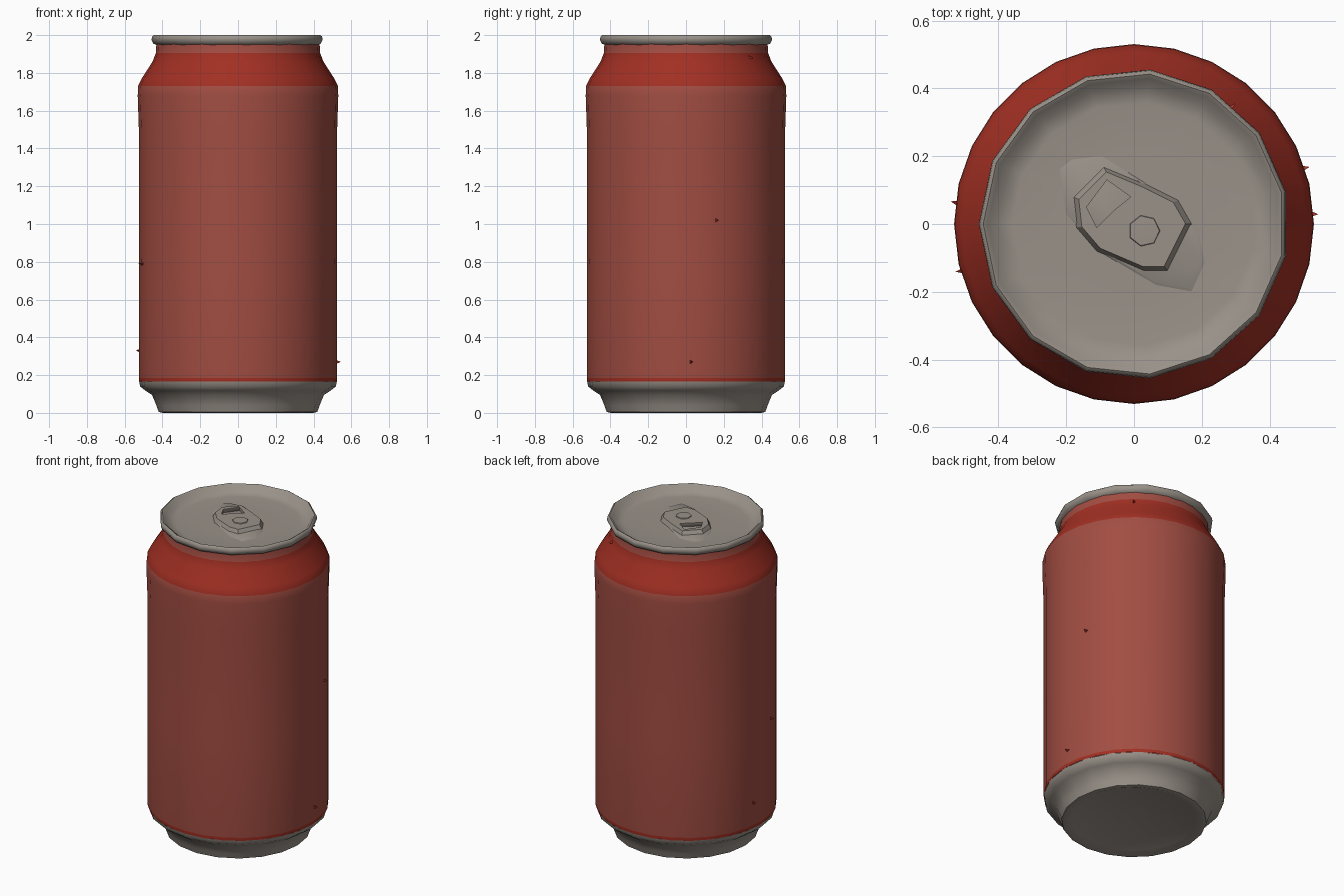
import bpy, bmesh, math
from mathutils import Vector, Matrix

if "Cube" in bpy.data.objects:
    bpy.data.objects.remove(bpy.data.objects["Cube"], do_unlink=True)


def material(name, r, g, b):
    m = bpy.data.materials.new(name)
    m.use_nodes = True
    m.diffuse_color = (r, g, b, 1)
    bsdf = next(n for n in m.node_tree.nodes if n.type == 'BSDF_PRINCIPLED')
    bsdf.inputs["Base Color"].default_value = (r, g, b, 1)
    return m


faded_red = material("faded red", 0.36, 0.075, 0.055)
deep_red = material("deep red", 0.36, 0.029, 0.017)
metal = material("dull metal", 0.32, 0.285, 0.25)


def finish(name, bm, mats, angle=40):
    bmesh.ops.recalc_face_normals(bm, faces=bm.faces)
    mesh = bpy.data.meshes.new(name)
    bm.to_mesh(mesh)
    bm.free()
    for m in mats:
        mesh.materials.append(m)
    ob = bpy.data.objects.new(name, mesh)
    bpy.context.collection.objects.link(ob)
    bpy.ops.object.select_all(action='DESELECT')
    ob.select_set(True)
    bpy.context.view_layer.objects.active = ob
    bpy.ops.object.shade_smooth_by_angle(angle=math.radians(angle))
    return ob


def lathe(profile, sides, turn=0.0):
    """Revolve (radius, height) points about z; close ends that reach radius 0."""
    bm = bmesh.new()
    rings = []
    for r, z in profile:
        if r == 0:
            rings.append([bm.verts.new((0, 0, z))] * sides)
        else:
            angles = [turn + math.tau * i / sides for i in range(sides)]
            rings.append([bm.verts.new((r * math.cos(a), r * math.sin(a), z)) for a in angles])
    for low, high in zip(rings, rings[1:]):
        for i in range(sides):
            j = (i + 1) % sides
            corners = dict.fromkeys((low[i], low[j], high[j], high[i]))
            bm.faces.new(list(corners))
    return bm


# Can wall: printed side, sloping shoulder and neck, coloured by height
wall = lathe([(0.523, 0.165), (0.525, 0.185), (0.524, 0.8), (0.525, 1.5),
              (0.531, 1.68), (0.529, 1.73), (0.51, 1.77), (0.452, 1.86),
              (0.435, 1.905), (0.432, 1.955)], 28)
for f in wall.faces:
    z = f.calc_center_median().z
    f.material_index = 1 if z < 0.185 or 1.725 < z < 1.9 else 0
finish("can_wall", wall, [faded_red, deep_red], 60)

# Bare metal foot with a shallow underside
foot = lathe([(0, 0.02), (0.36, 0.015), (0.40, 0.0), (0.42, 0.005), (0.432, 0.04),
              (0.455, 0.095), (0.49, 0.118), (0.518, 0.14), (0.523, 0.165)], 20)
finish("can_foot", foot, [metal], 50)

# Rolled rim and sunken lid
lid = lathe([(0.425, 1.945), (0.448, 1.955), (0.458, 1.975), (0.455, 1.993),
             (0.445, 2.0), (0.432, 1.992), (0.408, 1.962), (0.36, 1.955),
             (0.2, 1.955), (0, 1.955)], 15, math.radians(84))
finish("lid_and_rim", lid, [metal], 50)


def plate(name, outline, z, height, holes=()):
    """Thin raised plate with a bevelled top; holes are cut by booleans."""
    def prism(points, z0, z1):
        bm = bmesh.new()
        face = bm.faces.new([bm.verts.new((x, y, z0)) for x, y in points])
        out = bmesh.ops.extrude_face_region(bm, geom=[face])
        tops = [v for v in out["geom"] if isinstance(v, bmesh.types.BMVert)]
        bmesh.ops.translate(bm, verts=tops, vec=(0, 0, z1 - z0))
        return bm, tops

    bm, tops = prism(outline, z, z + height)
    centre = sum((v.co for v in tops), Vector()) / len(tops)
    shrink = Matrix.Diagonal((0.9, 0.9, 1, 1))
    bmesh.ops.transform(bm, matrix=shrink, verts=tops, space=Matrix.Translation(-centre))
    ob = finish(name, bm, [metal], 30)
    for hole in holes:
        cut_bm, _ = prism(hole, z - 0.05, z + 0.1)
        cutter = finish(name + "_cutter", cut_bm, [metal])
        cutter.hide_render = True
        cutter.hide_set(True)
        mod = ob.modifiers.new("hole", 'BOOLEAN')
        mod.operation = 'DIFFERENCE'
        mod.solver = 'EXACT'
        mod.object = cutter
        bpy.context.view_layer.objects.active = ob
        bpy.ops.object.modifier_apply(modifier=mod.name)
        bpy.data.objects.remove(cutter, do_unlink=True)


# Pressed panel under the tab, then the tab with its finger hole
plate("lid_panel", [(-0.23, 0.17), (-0.19, 0.2), (-0.1, 0.21), (0.03, 0.13),
                    (0.2, -0.02), (0.22, -0.12), (0.18, -0.21), (0.07, -0.19),
                    (-0.1, -0.09), (-0.21, 0.03)], 1.95, 0.01)
plate("pull_tab", [(-0.18, 0.08), (-0.09, 0.17), (0.03, 0.12), (0.13, 0.07),
                   (0.17, 0), (0.10, -0.14), (0.03, -0.14), (-0.11, -0.08),
                   (-0.17, -0.01)], 1.955, 0.027,
      holes=[[(-0.14, 0.05), (-0.08, 0.13), (-0.01, 0.08), (-0.06, 0.04), (-0.11, -0.01)]])

# Rivet on the tab
rivet = lathe([(0.05, 1.975), (0.045, 1.986), (0, 1.988)], 7)
bmesh.ops.translate(rivet, verts=rivet.verts, vec=(0.03, -0.02, 0))
finish("rivet", rivet, [metal], 40)

# Small torn flakes sticking out of the side
flakes = bmesh.new()
for degrees, z, r in ((3, 0.27, 0.52), (18, 1.02, 0.52), (173, 0.33, 0.52),
                      (195, 0.79, 0.52), (50, 1.88, 0.44)):
    place = (Matrix.Rotation(math.radians(degrees), 4, 'Z')
             @ Matrix.Translation((r, 0, z)) @ Matrix.Rotation(math.pi / 2, 4, 'Y'))
    bmesh.ops.create_cone(flakes, segments=3, radius1=0.025, radius2=0,
                          depth=0.05, cap_ends=True, matrix=place)
finish("torn_flakes", flakes, [deep_red], 10)
